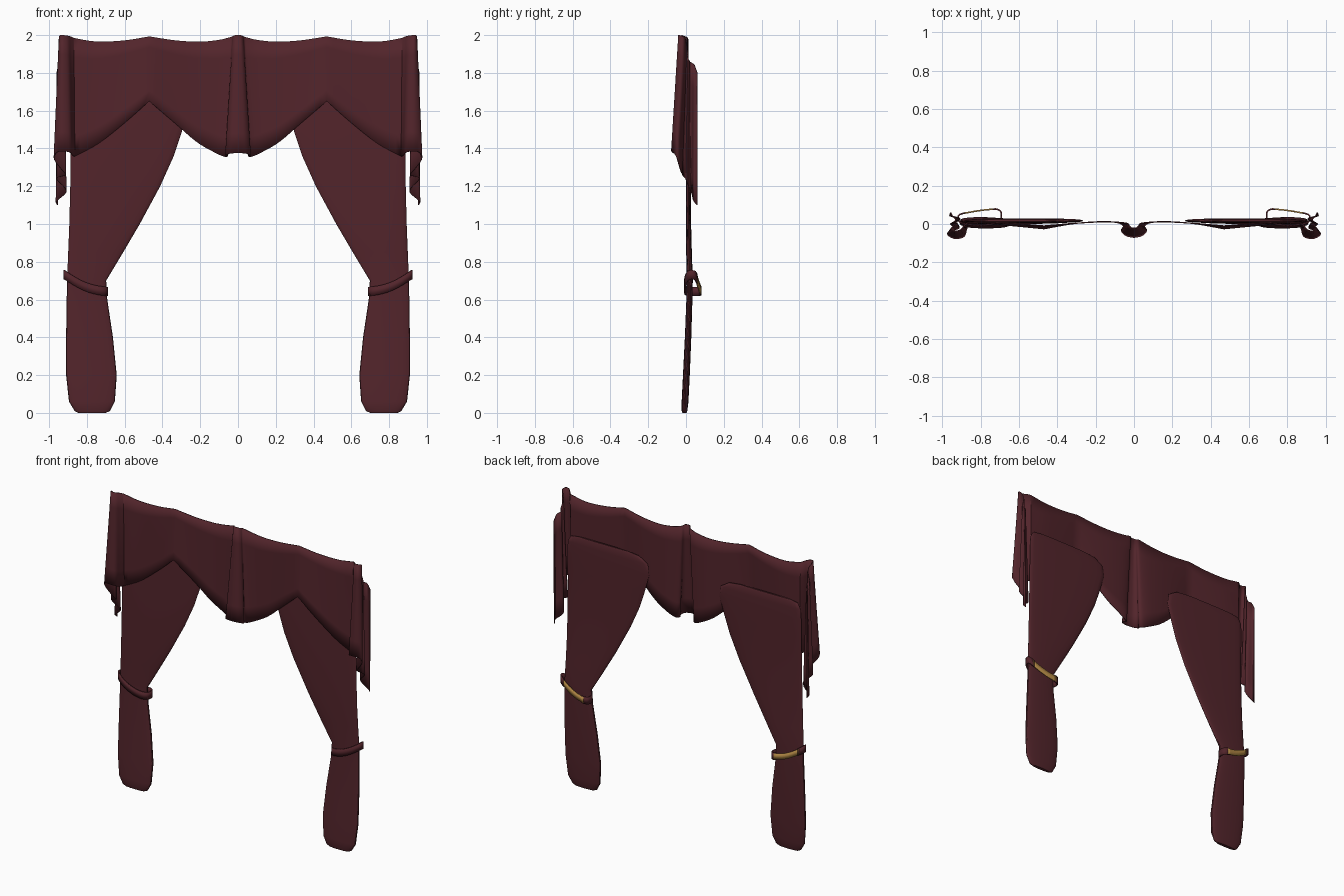
import bpy, bmesh, math
from mathutils import Vector


def material(name, rgb):
    m = bpy.data.materials.new(name)
    m.diffuse_color = (*rgb, 1)
    return m


CLOTH = material("burgundy_cloth", (0.085, 0.018, 0.024))
GOLD = material("gold_trim", (0.45, 0.25, 0.06))


def smooth_path(points, steps=4):
    """Catmull-Rom interpolation through tuples of any size."""
    p = [Vector(q) for q in points]
    p = [2 * p[0] - p[1]] + p + [2 * p[-1] - p[-2]]
    out = []
    for a, b, c, d in zip(p, p[1:], p[2:], p[3:]):
        for i in range(steps):
            t = i / steps
            out.append(0.5 * (2 * b + (c - a) * t + (2 * a - 5 * b + 4 * c - d) * t * t
                              + (3 * b - a - 3 * c + d) * t ** 3))
    return out + [p[-2]]


def loft(name, rows, mat, closed=False, thickness=0):
    """Skin rows of points, mirror across x, optionally thicken."""
    bm = bmesh.new()
    grid = [[bm.verts.new(c) for c in row] for row in rows]
    n = len(grid[0])
    for r, s in zip(grid, grid[1:]):
        for i in range(n if closed else n - 1):
            j = (i + 1) % n
            bm.faces.new((r[i], r[j], s[j], s[i]))
    if closed:
        bm.faces.new(grid[0])
        bm.faces.new(grid[-1])
    bmesh.ops.recalc_face_normals(bm, faces=bm.faces)
    me = bpy.data.meshes.new(name)
    bm.to_mesh(me)
    bm.free()
    ob = bpy.data.objects.new(name, me)
    bpy.context.collection.objects.link(ob)
    me.materials.append(mat)
    bpy.ops.object.select_all(action='DESELECT')
    ob.select_set(True)
    bpy.context.view_layer.objects.active = ob
    bpy.ops.object.shade_smooth_by_angle(angle=math.radians(40))
    ob.modifiers.new("mirror", 'MIRROR')
    if thickness:
        s = ob.modifiers.new("thickness", 'SOLIDIFY')
        s.thickness, s.offset = thickness, 0
    return ob


def hang(points):
    """Cloth columns: each entry is a top (x, y, z) and a hem (x, y, z)."""
    cols = []
    for x, y, z, u, v, w in points:
        a, b = Vector((x, y, z)), Vector((u, v, w))
        cols.append([a.lerp(b, k / 6) for k in range(7)])
    return cols


# Valance: centre pleat, then two swags meeting at a sharp peak
inner_swag = [
    (0, -.022, 2.0, 0, -.07, 1.376),
    (.015, -.019, 1.999, .042, -.06, 1.373),
    (.024, -.010, 1.995, .065, -.035, 1.364),
    (.030, 0, 1.992, .055, -.012, 1.358),
    (.045, .005, 1.988, .075, .004, 1.357),
    (.10, .010, 1.975, .13, .012, 1.382),
    (.20, .010, 1.965, .22, .010, 1.435),
    (.33, .002, 1.972, .33, .000, 1.530),
    (.47, -.010, 1.993, .47, -.025, 1.650)]
outer_swag = [
    (.47, -.010, 1.993, .47, -.025, 1.650),
    (.60, .000, 1.972, .60, -.012, 1.535),
    (.75, .008, 1.966, .74, .000, 1.425),
    (.87, .005, 1.985, .865, .006, 1.358)]
# Side jabot: front cone, then zigzag folds falling away behind
jabot = [
    (.87, .005, 1.985, .865, .006, 1.358),
    (.887, -.010, 1.992, .875, -.030, 1.362),
    (.905, -.030, 1.997, .888, -.065, 1.378),
    (.930, -.038, 2.0, .930, -.076, 1.385),
    (.941, -.028, 1.998, .965, -.062, 1.375),
    (.945, -.012, 1.99, .971, -.045, 1.34),
    (.932, .000, 1.97, .935, -.030, 1.29),
    (.925, .006, 1.93, .912, -.018, 1.26),
    (.940, .010, 1.88, .960, -.002, 1.24),
    (.930, .020, 1.86, .915, .018, 1.19),
    (.940, .035, 1.85, .915, .032, 1.16),
    (.950, .045, 1.84, .960, .042, 1.12),
    (.958, .060, 1.80, .955, .060, 1.10)]
cols = smooth_path(inner_swag)[:-1] + smooth_path(outer_swag)[:-1] + smooth_path(jabot)
loft("valance", hang(cols), CLOTH, thickness=.006)

# Gathered curtain panels: z, outer x, inner x, centre y, half thickness
panel = [
    (1.72, .80, .42, .018, .006), (1.71, .86, .34, .018, .010),
    (1.67, .882, .275, .018, .012), (1.60, .885, .265, .017, .013),
    (1.48, .885, .300, .015, .013), (1.36, .886, .340, .013, .013),
    (1.20, .888, .412, .012, .013), (1.00, .893, .520, .013, .014),
    (.85, .899, .608, .016, .015), (.70, .905, .698, .020, .016),
    (.60, .907, .692, .018, .016), (.40, .910, .662, .011, .017),
    (.20, .910, .642, .002, .018), (.06, .895, .652, -.005, .018),
    (.01, .865, .678, -.008, .015), (0, .845, .70, -.008, .011)]
rows = []
for z, xo, xi, yc, h in panel:
    ring = []
    for k in range(28):
        a = 2 * math.pi * k / 28
        s = math.sin(a)
        ring.append(((xo + xi) / 2 + (xo - xi) / 2 * math.cos(a),
                     yc + h * math.copysign(abs(s) ** .7, s), z))
    rows.append(ring)
loft("curtain_panel", rows, CLOTH, closed=True)


# Tiebacks: tilted strap around each panel, gold piece across the back
def strap(name, path, mat, half):
    cols = []
    for x, y in path:
        t = (x - .69) / .23
        z = .642 + .09 * t - .02 * math.sin(math.pi * t)
        cols.append([(x, y, z - half), (x, y, z + half)])
    loft(name, cols, mat, thickness=.008)


strap("tieback_strap", smooth_path([
    (.885, .058), (.915, .045), (.915, .015), (.87, -.003), (.80, -.006), (.73, -.001),
    (.697, .020), (.694, .060), (.712, .076), (.735, .077)]), CLOTH, .024)
strap("tieback_gold", smooth_path([(.72, .079), (.80, .071), (.895, .055)]), GOLD, .020)
